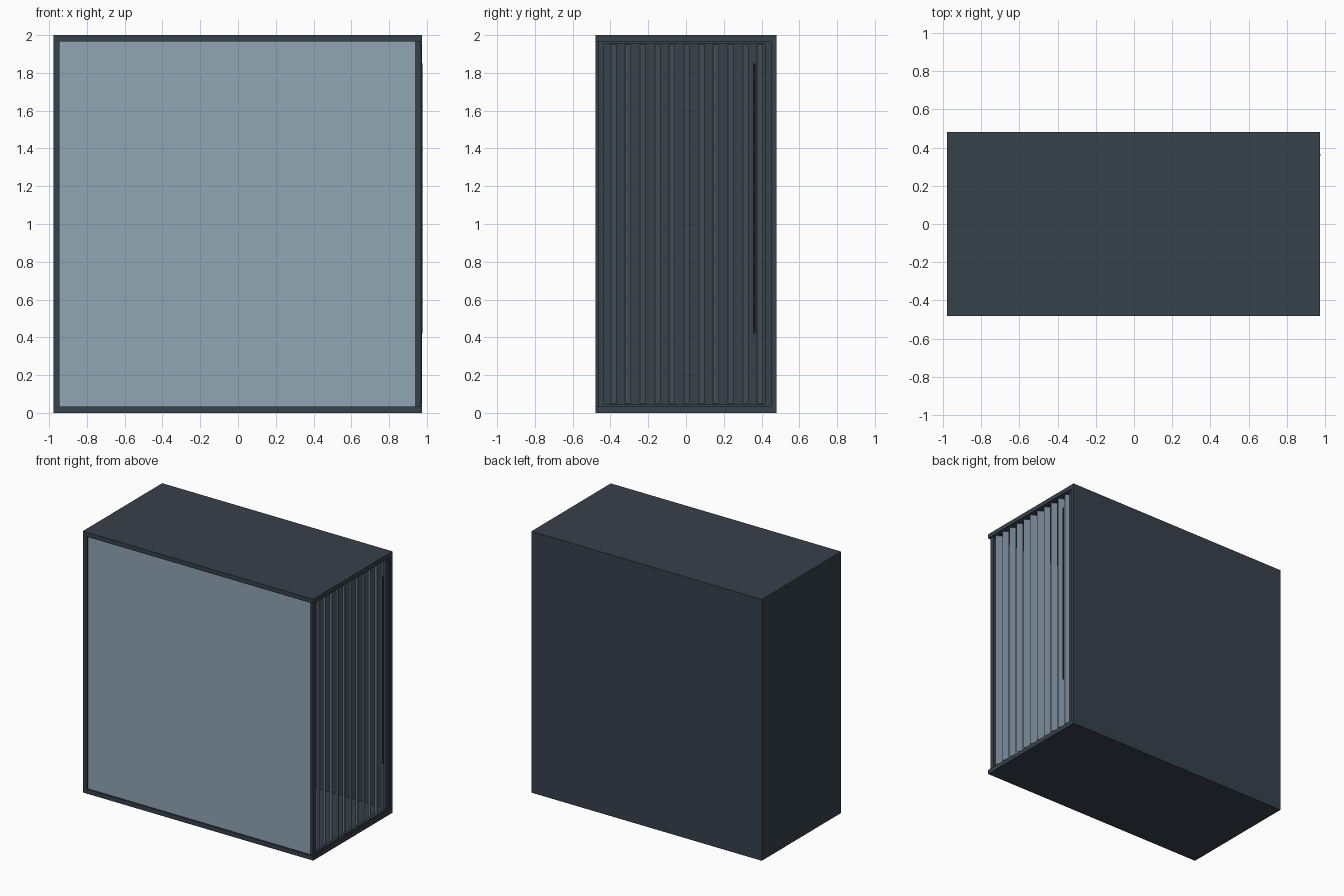
import bpy
from math import radians
from mathutils import Matrix

if "Cube" in bpy.data.objects:
    bpy.data.objects.remove(bpy.data.objects["Cube"])


def material(name, rgb):
    m = bpy.data.materials.new(name)
    m.diffuse_color = (*rgb, 1)
    m.use_nodes = True
    m.node_tree.nodes["Principled BSDF"].inputs["Base Color"].default_value = m.diffuse_color
    return m


DARK = material("dark_frame", (0.038, 0.052, 0.07))
GLASS = material("pale_glass", (0.28, 0.38, 0.45))
SLAT = material("slat_grey", (0.16, 0.21, 0.26))


def box(name, x, y, z, mat, turn=0):
    """Box from (min, max) ranges, optionally turned about its own z axis."""
    bpy.ops.mesh.primitive_cube_add(size=1)
    o = bpy.context.object
    o.name = name
    size = [b - a for a, b in (x, y, z)]
    o.data.transform(Matrix.Diagonal((*size, 1)))
    o.location = [(a + b) / 2 for a, b in (x, y, z)]
    o.rotation_euler.z = radians(turn)
    o.data.materials.append(mat)
    return o


L, R, D, T = -0.978, 0.973, 0.48, 0.034

# Outer shell: floor, roof, left wall and back wall
box("floor", (L, R), (-D, D), (0, T), DARK)
box("roof", (L, R), (-D, D), (2 - T, 2), DARK)
box("left_wall", (L, L + T), (-D, D), (T, 2 - T), DARK)
box("back_wall", (L + T, R), (D - 0.03, D), (T, 2 - T), DARK)

# Frame of the open right side
box("front_post", (0.936, 0.962), (-0.466, -0.435), (T, 2 - T), DARK)
box("rear_post", (0.936, 0.962), (0.42, 0.45), (T, 2 - T), DARK)
for name, z in (("sill", T), ("header", 2 - T - 0.01)):
    box(name, (0.936, 0.962), (-0.435, 0.42), (z, z + 0.01), DARK)

# Large front pane
box("front_pane", (L + T, 0.936), (-0.468, -0.455), (T, 2 - T), GLASS)

# Angled vertical slats
for i in range(11):
    y = -0.386 + i * 0.0777
    box(f"slat_{i + 1}", (0.926, 0.974), (y - 0.003, y + 0.003),
        (0.047, 1.953), SLAT, turn=-37)

# Thin control rod hanging beside the slats
bpy.ops.mesh.primitive_cylinder_add(vertices=8, radius=0.006, depth=1.43,
                                    location=(0.971, 0.362, 1.135))
rod = bpy.context.object
rod.name = "control_rod"
rod.data.materials.append(DARK)
